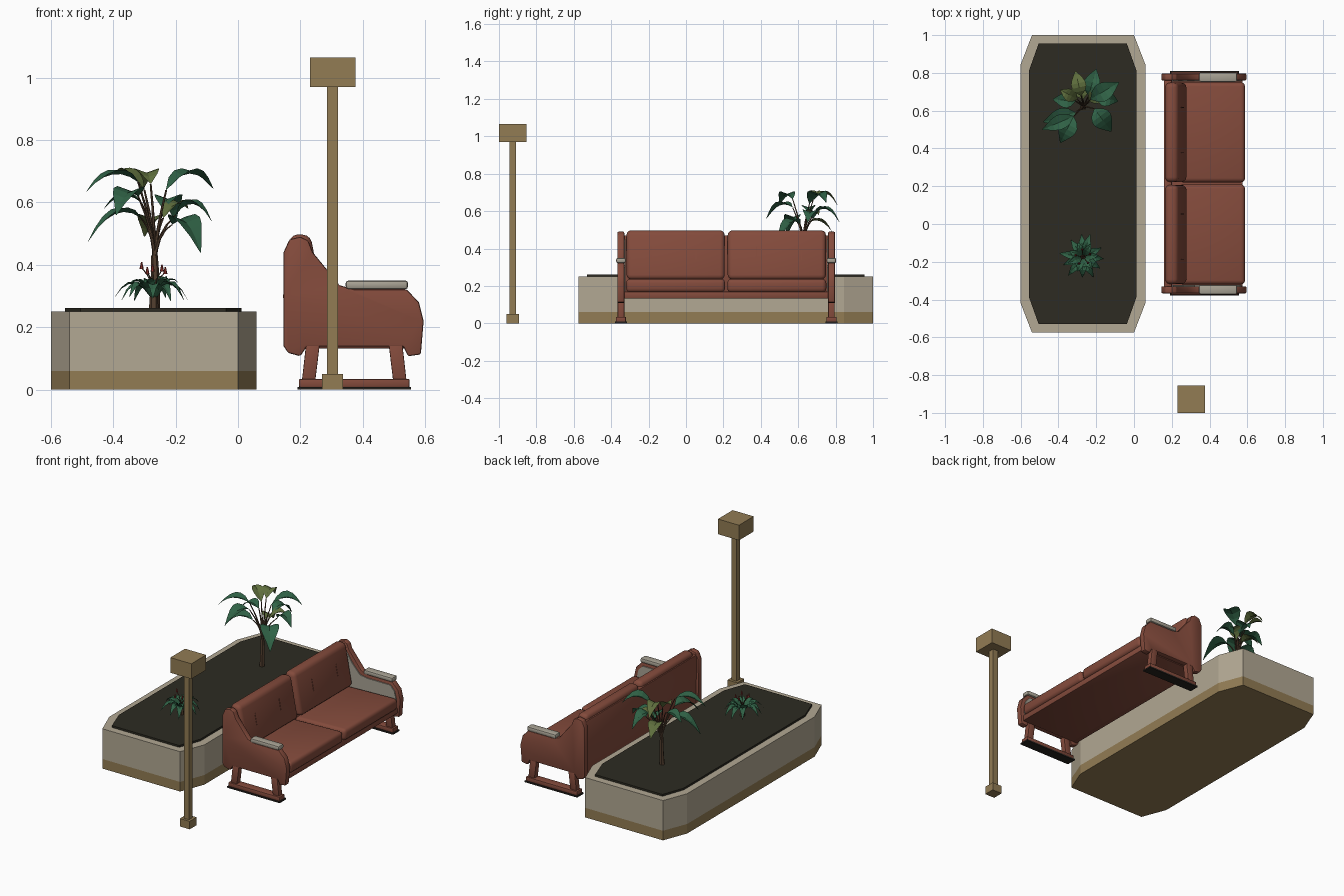
import bpy, bmesh, math, random
from mathutils import Vector

if "Cube" in bpy.data.objects:
    bpy.data.objects.remove(bpy.data.objects["Cube"])

random.seed(4)


def mat(name, r, g, b):
    m = bpy.data.materials.new(name)
    lin = [((c / 255 + 0.055) / 1.055) ** 2.4 for c in (r, g, b)]
    m.diffuse_color = (*lin, 1)
    m.use_nodes = True
    m.node_tree.nodes["Principled BSDF"].inputs["Base Color"].default_value = m.diffuse_color
    return m


STONE = mat("pale_stone", 178, 168, 147)
TAN = mat("tan_metal", 146, 124, 84)
SOIL = mat("dark_soil", 45, 43, 34)
LEATHER = mat("brown_leather", 132, 75, 60)
PAD = mat("pale_pad", 168, 162, 148)
RUBBER = mat("black_rubber", 38, 34, 30)
STEM = mat("stem_brown", 82, 62, 46)
GREEN = mat("leaf_green", 48, 98, 70)
OLIVE = mat("leaf_olive", 96, 112, 62)
RED = mat("flower_red", 140, 50, 45)


def finish(name, bm, material, smooth=False):
    bmesh.ops.recalc_face_normals(bm, faces=bm.faces)
    me = bpy.data.meshes.new(name)
    bm.to_mesh(me)
    bm.free()
    me.materials.append(material)
    if smooth:
        me.shade_smooth()
        me.set_sharp_from_angle(angle=math.radians(35))
    ob = bpy.data.objects.new(name, me)
    bpy.context.collection.objects.link(ob)
    return ob


def prism(name, pts, a, b, material, axis="y", bevel=0, seg=2):
    """Extrude an (x, z) profile along y, or an (x, y) outline along z."""
    bm = bmesh.new()
    rings = []
    for t in (a, b):
        rings.append([bm.verts.new((p, t, q) if axis == "y" else (p, q, t)) for p, q in pts])
    n = len(pts)
    bm.faces.new(rings[0])
    bm.faces.new(rings[1])
    for i in range(n):
        j = (i + 1) % n
        bm.faces.new((rings[0][i], rings[0][j], rings[1][j], rings[1][i]))
    bmesh.ops.recalc_face_normals(bm, faces=bm.faces)
    if bevel:
        sharp = [e for e in bm.edges if e.calc_face_angle(0) > math.radians(40)]
        bmesh.ops.bevel(bm, geom=sharp, offset=bevel, segments=seg, profile=0.5, affect="EDGES")
    return finish(name, bm, material, bool(bevel))


def rect(x0, x1, y0, y1):
    return [(x0, y0), (x1, y0), (x1, y1), (x0, y1)]


def octagon(x0, x1, y0, y1, cx, cy):
    return [(x0 + cx, y0), (x1 - cx, y0), (x1, y0 + cy), (x1, y1 - cy),
            (x1 - cx, y1), (x0 + cx, y1), (x0, y1 - cy), (x0, y0 + cy)]


# Planter
outer = octagon(-0.60, 0.06, -0.575, 1.0, 0.06, 0.155)
prism("planter_plinth", outer, 0, 0.06, TAN, "z")
prism("planter_wall", outer, 0.06, 0.25, STONE, "z")
prism("planter_soil", octagon(-0.555, 0.012, -0.53, 0.955, 0.05, 0.14), 0.24, 0.262, SOIL, "z")

# Lamp post
LX, LY = 0.303, -0.927
for name, h, z0, z1 in (("lamp_base", 0.034, 0, 0.05), ("lamp_pole", 0.018, 0.05, 0.97),
                        ("lamp_head", 0.073, 0.97, 1.065)):
    prism(name, rect(LX - h, LX + h, LY - h, LY + h), z0, z1, TAN, "z")

# Sofa side frames, mirrored about the sofa's middle
CY = 0.215
side = [(0.146, 0.14), (0.145, 0.30), (0.146, 0.44), (0.165, 0.482), (0.20, 0.49), (0.225, 0.478),
        (0.24, 0.44), (0.285, 0.385), (0.325, 0.335), (0.37, 0.322), (0.54, 0.322), (0.58, 0.28),
        (0.595, 0.22), (0.586, 0.113), (0.545, 0.107), (0.53, 0.138), (0.22, 0.138),
        (0.20, 0.107), (0.16, 0.118)]
inner = [(0.18, 0.16), (0.18, 0.45), (0.21, 0.45), (0.265, 0.37), (0.32, 0.31), (0.37, 0.302),
         (0.53, 0.302), (0.558, 0.27), (0.57, 0.22), (0.565, 0.16)]
for s, tag in ((-1, "near"), (1, "far")):
    def y(d):
        return CY + s * d
    prism(f"sofa_arm_{tag}", side, y(0.545), y(0.582), LEATHER, bevel=0.006)
    prism(f"arm_inner_panel_{tag}", inner, y(0.539), y(0.547), PAD)
    prism(f"armrest_pad_{tag}", rect(0.345, 0.545, 0.322, 0.35), y(0.537), y(0.588), PAD, bevel=0.009)
    prism(f"rear_leg_{tag}", [(0.205, 0.03), (0.248, 0.03), (0.262, 0.145), (0.218, 0.145)],
          y(0.545), y(0.58), LEATHER, bevel=0.003)
    prism(f"front_leg_{tag}", [(0.497, 0.03), (0.54, 0.03), (0.527, 0.145), (0.483, 0.145)],
          y(0.545), y(0.58), LEATHER, bevel=0.003)
    prism(f"foot_bar_{tag}", rect(0.195, 0.55, 0.008, 0.034), y(0.536), y(0.59), LEATHER, bevel=0.004)
    prism(f"foot_sole_{tag}", rect(0.19, 0.555, 0, 0.009), y(0.531), y(0.594), RUBBER)

    # Cushions, one per half
    prism(f"seat_cushion_{tag}", [(0.235, 0.165), (0.588, 0.165), (0.588, 0.238), (0.235, 0.228)],
          y(0.006), y(0.535), LEATHER, bevel=0.022, seg=3)
    prism(f"back_cushion_{tag}", [(0.172, 0.235), (0.282, 0.235), (0.232, 0.497), (0.165, 0.497)],
          y(0.008), y(0.533), LEATHER, bevel=0.025, seg=3)
    for d in (0.16, 0.40):
        prism(f"cushion_seam_{tag}", [(0.25, 0.34), (0.264, 0.34), (0.2505, 0.41), (0.237, 0.41)],
              y(d), y(d + 0.004), LEATHER)

# Sofa body
prism("seat_frame", rect(0.165, 0.575, 0.132, 0.17), CY - 0.55, CY + 0.55, LEATHER, bevel=0.006)
prism("back_board", [(0.162, 0.132), (0.20, 0.132), (0.20, 0.47), (0.158, 0.47)],
      CY - 0.55, CY + 0.55, LEATHER, bevel=0.005)


def bezier(p0, p1, p2, t):
    return p0 * (1 - t) ** 2 + p1 * 2 * t * (1 - t) + p2 * t * t


def leaf(name, base, tip, lift, width, material, rows=6):
    """Folded, arching blade from base to tip."""
    p0, p2 = Vector(base), Vector(tip)
    p1 = (p0 + p2) / 2 + Vector((0, 0, lift * 2))
    d = p2 - p0
    across = Vector((-d.y, d.x, 0)).normalized()
    bm = bmesh.new()
    prev = None
    for i in range(rows + 1):
        t = i / rows
        c = bezier(p0, p1, p2, t)
        w = width / 2 * max(0.04, math.sin(math.pi * t ** 0.8))
        up = Vector((0, 0, w * 0.35))
        row = [bm.verts.new(v) for v in (c - across * w + up, c, c + across * w + up)]
        if prev:
            for k in (0, 1):
                bm.faces.new((prev[k], prev[k + 1], row[k + 1], row[k]))
        prev = row
    return finish(name, bm, material)


def stalk(name, p0, p1, p2, r0, r1, material, rows=4, sides=6):
    """Tapered tube along a bent path."""
    a, b, c = Vector(p0), Vector(p1), Vector(p2)
    bm = bmesh.new()
    rings = []
    for i in range(rows + 1):
        t = i / rows
        r = r0 + (r1 - r0) * t
        o = bezier(a, b, c, t)
        rings.append([bm.verts.new(o + Vector((r * math.cos(k * math.tau / sides),
                                               r * math.sin(k * math.tau / sides), 0)))
                      for k in range(sides)])
    for lo, hi in zip(rings, rings[1:]):
        for k in range(sides):
            j = (k + 1) % sides
            bm.faces.new((lo[k], lo[j], hi[j], hi[k]))
    bm.faces.new(rings[0])
    bm.faces.new(rings[-1])
    return finish(name, bm, material, True)


# Tall plant: trunk, then a stem and blade for each leaf
stalk("tall_plant_trunk", (-0.268, 0.62, 0.25), (-0.262, 0.62, 0.33), (-0.268, 0.625, 0.43),
      0.017, 0.011, STEM)
# base, tip, lift, width, colour
tall = [((-0.23, 0.66, 0.64), (-0.08, 0.75, 0.645), 0.05, 0.10, GREEN),
        ((-0.21, 0.61, 0.53), (-0.12, 0.49, 0.44), 0.05, 0.11, GREEN),
        ((-0.20, 0.68, 0.56), (-0.085, 0.65, 0.54), 0.045, 0.09, GREEN),
        ((-0.32, 0.57, 0.665), (-0.485, 0.50, 0.635), 0.04, 0.08, GREEN),
        ((-0.31, 0.59, 0.55), (-0.48, 0.54, 0.475), 0.05, 0.09, GREEN),
        ((-0.32, 0.57, 0.62), (-0.39, 0.43, 0.56), 0.04, 0.10, GREEN),
        ((-0.30, 0.66, 0.64), (-0.39, 0.71, 0.70), 0.025, 0.07, OLIVE),
        ((-0.28, 0.68, 0.66), (-0.31, 0.81, 0.63), 0.05, 0.08, OLIVE),
        ((-0.24, 0.68, 0.58), (-0.20, 0.82, 0.54), 0.05, 0.09, GREEN),
        ((-0.27, 0.66, 0.54), (-0.30, 0.78, 0.49), 0.03, 0.08, OLIVE),
        ((-0.24, 0.65, 0.55), (-0.16, 0.71, 0.58), 0.03, 0.08, OLIVE),
        ((-0.31, 0.65, 0.60), (-0.43, 0.66, 0.58), 0.03, 0.08, GREEN)]
for base, tip, lift, width, m in tall:
    stalk("tall_plant_stem", (-0.268, 0.625, 0.40), (-0.265, 0.625, 0.50), base, 0.007, 0.003, STEM)
    leaf("tall_plant_leaf", base, tip, lift, width, m)

# Low rosette plant: two rings of blades and red buds
RX, RY = -0.27, -0.175
stalk("low_plant_crown", (RX, RY, 0.25), (RX, RY, 0.28), (RX, RY, 0.31), 0.016, 0.012, STEM)
for count, reach, z_tip, lift, width in ((11, 0.125, 0.29, 0.045, 0.042), (7, 0.085, 0.345, 0.03, 0.036)):
    for i in range(count):
        a = math.tau * i / count + random.uniform(-0.15, 0.15)
        r = reach * random.uniform(0.85, 1.05)
        leaf("low_plant_leaf", (RX + 0.01 * math.cos(a), RY + 0.01 * math.sin(a), 0.295),
             (RX + r * math.cos(a), RY + r * math.sin(a), z_tip + random.uniform(-0.01, 0.01)),
             lift, width, GREEN, rows=5)
for i in range(5):
    a = math.tau * i / 5 + 0.4
    x, yy, z = RX + 0.04 * math.cos(a), RY + 0.04 * math.sin(a), 0.375 + 0.008 * (i % 3)
    stalk("low_plant_flower_stem", (RX, RY, 0.30), (RX, RY, 0.35), (x, yy, z), 0.003, 0.002, STEM)
    stalk("low_plant_bud", (x, yy, z - 0.004), (x, yy, z + 0.006), (x, yy, z + 0.018), 0.007, 0.002, RED, rows=2)
